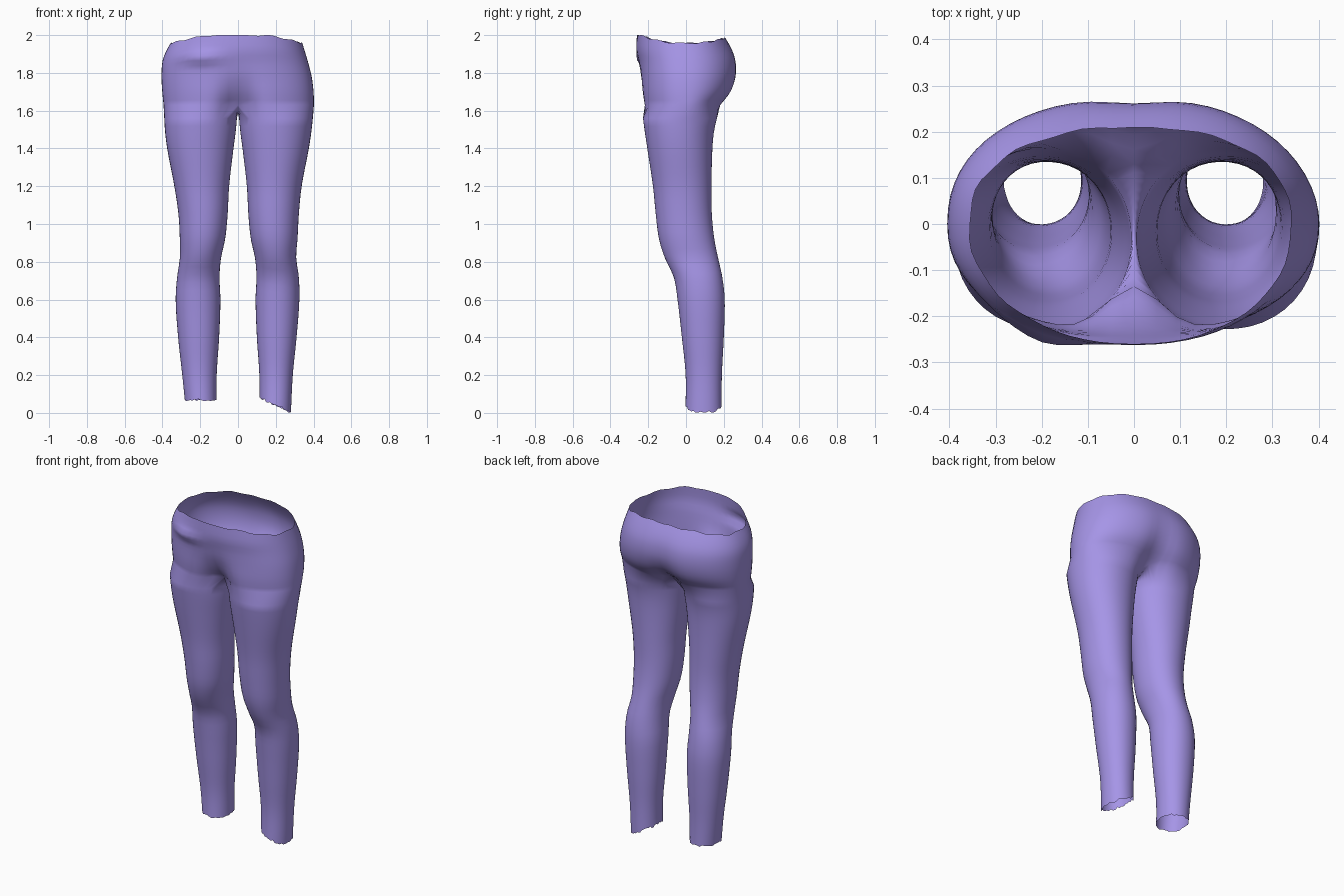
import bpy, bmesh, math, random

if "Cube" in bpy.data.objects:
    bpy.data.objects.remove(bpy.data.objects["Cube"])

random.seed(4)
OUTER, INNER = 32, 14          # segments on the outside and inside of each leg
LEG_RINGS, HIP_RINGS = 36, 14
LEG_TOP, CROTCH = 1.56, 1.63

# z, inner x, outer x (left of picture), outer x (right), front y, back y
LEG = [
    (0.00, .115, .275, .280, -.003, .188),
    (0.20, .113, .295, .290, -.002, .190),
    (0.40, .100, .317, .310, -.022, .200),
    (0.60, .093, .330, .325, -.045, .205),
    (0.72, .098, .322, .322, -.065, .192),
    (0.82, .090, .308, .308, -.112, .170),
    (0.92, .068, .308, .315, -.143, .150),
    (1.05, .055, .315, .322, -.160, .137),
    (1.20, .047, .337, .337, -.175, .135),
    (1.40, .024, .375, .375, -.205, .140),
    (1.50, .011, .387, .390, -.220, .150),
    (1.60, .003, .392, .400, -.233, .175),
]
# z, half width (left of picture), half width (right), front y, back y, seam front y, seam back y
HIP = [
    (1.63, .394, .402, -.236, .195, -.135, .130),
    (1.70, .401, .400, -.243, .248, -.190, .212),
    (1.78, .405, .390, -.246, .272, -.230, .255),
    (1.86, .400, .370, -.252, .270, -.250, .260),
    (1.92, .378, .352, -.262, .248, -.262, .244),
    (2.00, .330, .328, -.260, .202, -.260, .200),
]


def sample(rows, z):
    """Smooth interpolation of a section table at height z."""
    z = min(max(z, rows[0][0]), rows[-1][0])
    i = 0
    while i < len(rows) - 2 and z > rows[i + 1][0]:
        i += 1
    a, b = rows[i], rows[i + 1]
    p, n = rows[max(i - 1, 0)], rows[min(i + 2, len(rows) - 1)]
    h = b[0] - a[0]
    t = (z - a[0]) / h
    out = []
    for k in range(1, len(a)):
        m0 = (b[k] - p[k]) / (b[0] - p[0]) * h
        m1 = (n[k] - a[k]) / (n[0] - a[0]) * h
        out.append((2*t**3 - 3*t*t + 1)*a[k] + (t**3 - 2*t*t + t)*m0
                   + (3*t*t - 2*t**3)*b[k] + (t**3 - t*t)*m1)
    return out


def spow(v, e):
    return math.copysign(abs(v) ** e, v)


def leg_point(side, ang, z):
    xi, xl, xr, yf, yb = sample(LEG, z)
    xo = xl if side < 0 else xr
    x = (xi + xo) / 2 + (xo - xi) / 2 * spow(math.cos(ang), .96)
    y = (yf + yb) / 2 + (yb - yf) / 2 * spow(math.sin(ang), .96)
    return (side * x, y, z)


def hip_point(side, t, z):
    wl, wr, yf, yb, sf, sb = sample(HIP, z)
    w = wl if side < 0 else wr
    ang = math.pi * (t - .5)
    x = 0 if t in (0, 1) else w * abs(math.cos(ang)) ** .9
    s = spow(math.sin(ang), .9)
    fall = math.exp(-(x / .085) ** 2)
    if s < 0:
        y = -s * yf - (yf - sf) * fall
        if side < 0:     # pocket fold on the front
            y -= .03 * math.exp(-((z - 1.88) / .03) ** 2 - ((x - .2) / .1) ** 2)
    else:
        y = s * yb - (yb - sb) * fall
    return (side * x, y, z)


def hem(side, ang):
    """Ragged bottom edge of each leg."""
    if side < 0:
        return .062 + .012 * random.random()
    return max(.002, .042 - .04 * math.cos(ang) + .008 * random.uniform(-1, 1))


def rim(side, t):
    """Waist edge: high at front, dipping at the hips."""
    s = math.sin(math.pi * (t - .5))
    base = 1.957 + (.043 if s < 0 else .026) * min(1, abs(s) * 1.1) ** 2
    edge = 0 if t in (0, 1) else .004 * math.sin(41 * t + side)
    return min(2, base + edge)


bm = bmesh.new()


def skin(low, high, closed, side):
    n = len(low)
    for k in range(n if closed else n - 1):
        j = (k + 1) % n
        f = (low[k], low[j], high[j], high[k])
        bm.faces.new(f if side > 0 else f[::-1])


for side in (-1, 1):
    # Leg tube
    a = math.radians(135)
    angles = [-a + 2 * a * k / OUTER for k in range(OUTER + 1)]
    angles += [a + (2 * math.pi - 2 * a) * k / INNER for k in range(1, INNER)]
    bottoms = [hem(side, g) for g in angles]
    prev = None
    for r in range(LEG_RINGS + 1):
        u = r / LEG_RINGS
        ring = [bm.verts.new(leg_point(side, g, b + (LEG_TOP - b) * u))
                for g, b in zip(angles, bottoms)]
        if prev:
            skin(prev, ring, True, side)
        prev = ring

    # Crotch ring: outside of the hip plus the seam between the legs
    ring = [bm.verts.new(hip_point(side, k / OUTER, CROTCH)) for k in range(OUTER + 1)]
    yf, yb = ring[0].co.y, ring[-1].co.y
    for k in range(1, INNER):
        t = k / INNER
        ring.append(bm.verts.new((0, yb + (yf - yb) * t, CROTCH - .045 * math.sin(math.pi * t))))
    skin(prev, ring, True, side)

    # Half of the hips, up to the waist
    prev = ring[:OUTER + 1]
    for r in range(1, HIP_RINGS + 1):
        u = r / HIP_RINGS
        ring = []
        for k in range(OUTER + 1):
            t = k / OUTER
            ring.append(bm.verts.new(hip_point(side, t, CROTCH + (rim(side, t) - CROTCH) * u)))
        skin(prev, ring, False, side)
        prev = ring

# Weld the two halves along the centre seam
seam = [v for v in bm.verts if abs(v.co.x) < 1e-6]
bmesh.ops.remove_doubles(bm, verts=seam, dist=.0005)

mesh = bpy.data.meshes.new("trousers")
bm.to_mesh(mesh)
bm.free()
mesh.shade_smooth()
trousers = bpy.data.objects.new("trousers", mesh)
bpy.context.collection.objects.link(trousers)

# Violet cloth
cloth = bpy.data.materials.new("violet_cloth")
cloth.diffuse_color = (.38, .30, .80, 1)
cloth.use_nodes = True
cloth.node_tree.nodes["Principled BSDF"].inputs["Base Color"].default_value = cloth.diffuse_color
mesh.materials.append(cloth)
